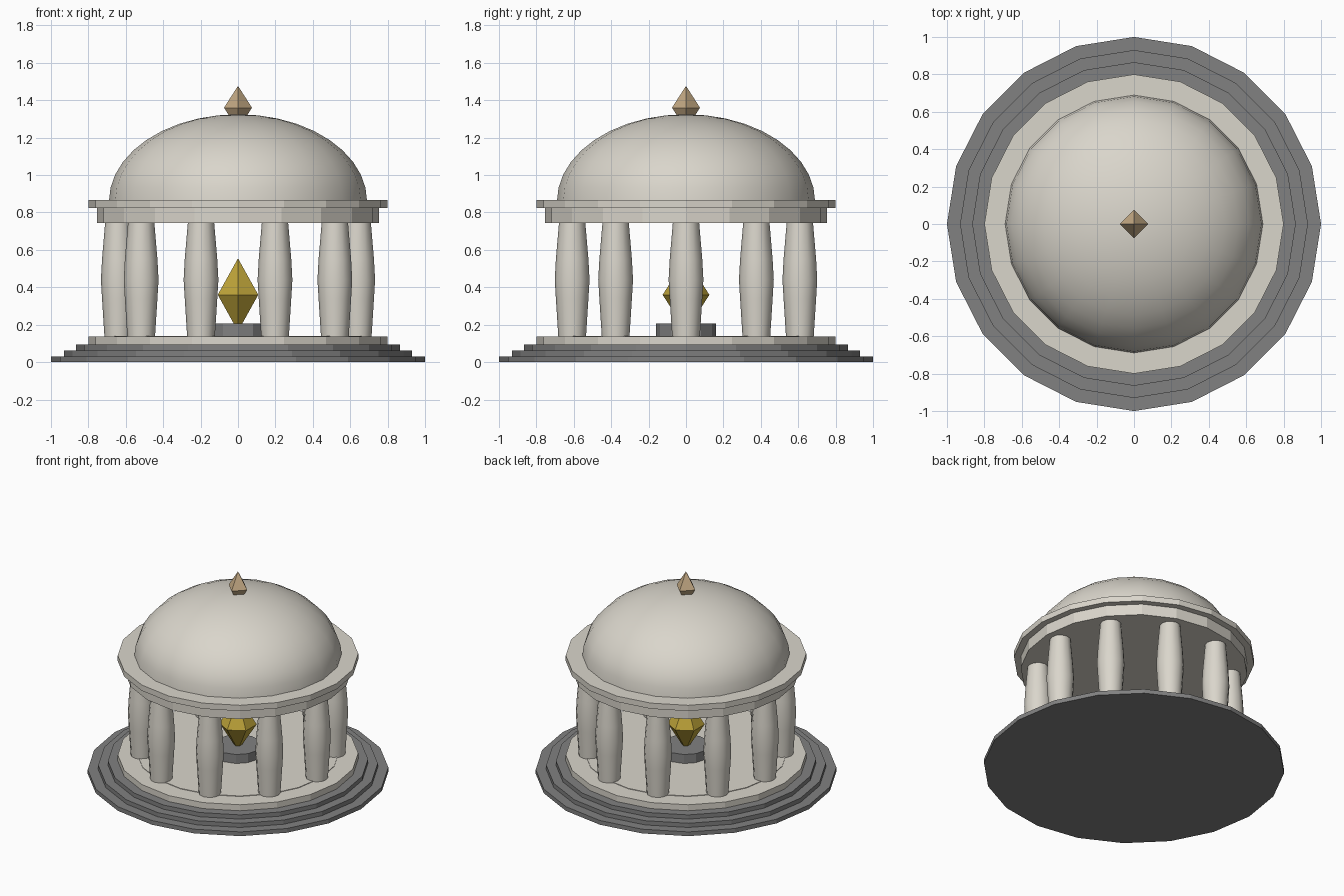
import bpy, bmesh, math

if "Cube" in bpy.data.objects:
    bpy.data.objects.remove(bpy.data.objects["Cube"])


def material(name, rgb):
    m = bpy.data.materials.new(name)
    m.diffuse_color = (*rgb, 1)
    m.use_nodes = True
    m.node_tree.nodes["Principled BSDF"].inputs["Base Color"].default_value = m.diffuse_color
    return m


STONE = material("pale_stone", (0.70, 0.67, 0.60))
DARK = material("dark_stone", (0.22, 0.22, 0.22))
GOLD = material("gold", (0.50, 0.36, 0.04))
TAN = material("tan_finial", (0.55, 0.40, 0.23))


def lathe(name, profile, sides, mat, centre=(0, 0), turn=0.0, smooth=None):
    """Revolve (radius, z) points listed bottom to top; radius 0 makes a pole."""
    bm = bmesh.new()
    rings = []
    for r, z in profile:
        n = 1 if r == 0 else sides
        rings.append([bm.verts.new((r * math.cos(turn + math.tau * i / sides),
                                    r * math.sin(turn + math.tau * i / sides), z))
                      for i in range(n)])
    for a, b in zip(rings, rings[1:]):
        for i in range(sides):
            j = (i + 1) % sides
            corners = [a[i % len(a)], a[j % len(a)], b[j % len(b)], b[i % len(b)]]
            bm.faces.new(list(dict.fromkeys(corners)))
    if len(rings[0]) > 1:
        bm.faces.new(rings[0][::-1])
    if len(rings[-1]) > 1:
        bm.faces.new(rings[-1])
    mesh = bpy.data.meshes.new(name)
    bm.to_mesh(mesh)
    bm.free()
    mesh.materials.append(mat)
    ob = bpy.data.objects.new(name, mesh)
    ob.location = (*centre, 0)
    bpy.context.collection.objects.link(ob)
    if smooth:
        bpy.ops.object.select_all(action='DESELECT')
        ob.select_set(True)
        bpy.context.view_layer.objects.active = ob
        bpy.ops.object.shade_smooth_by_angle(angle=math.radians(smooth))
    return ob


def disc(name, r, z0, z1, mat, sides=20):
    return lathe(name, [(r, z0), (r, z1)], sides, mat)


# Stepped base and floor
for k, r in enumerate((1.0, 0.93, 0.865)):
    disc(f"base_step_{k + 1}", r, 0.031 * k, 0.031 * (k + 1), DARK)
disc("floor_slab", 0.80, 0.093, 0.137, STONE)
disc("floor_inlay", 0.67, 0.13, 0.141, STONE)

# Ring of ten swelling columns
COLUMN = [(0.074, 0.135), (0.087, 0.34), (0.093, 0.44), (0.087, 0.55), (0.07, 0.75)]
for k in range(10):
    a = math.tau * k / 10
    lathe(f"column_{k + 1}", COLUMN, 12, STONE,
          (0.64 * math.cos(a), 0.64 * math.sin(a)), smooth=35)

# Entablature
disc("architrave", 0.755, 0.745, 0.825, STONE)
disc("cornice", 0.80, 0.825, 0.867, STONE)

# Dome
STEPS = 10
dome = [(0.69 * math.cos(math.pi / 2 * i / STEPS),
         0.86 + 0.465 * math.sin(math.pi / 2 * i / STEPS)) for i in range(STEPS)]
lathe("dome", dome + [(0, 1.325)], 20, STONE, smooth=35)

# Finial on top of the dome
lathe("finial", [(0, 1.245), (0.075, 1.36), (0, 1.477)], 4, TAN)

# Pedestal with a floating gem
disc("pedestal", 0.16, 0.135, 0.207, DARK, 12)
lathe("gem", [(0, 0.165), (0.125, 0.36), (0, 0.555)], 6, GOLD, turn=math.pi / 2)
